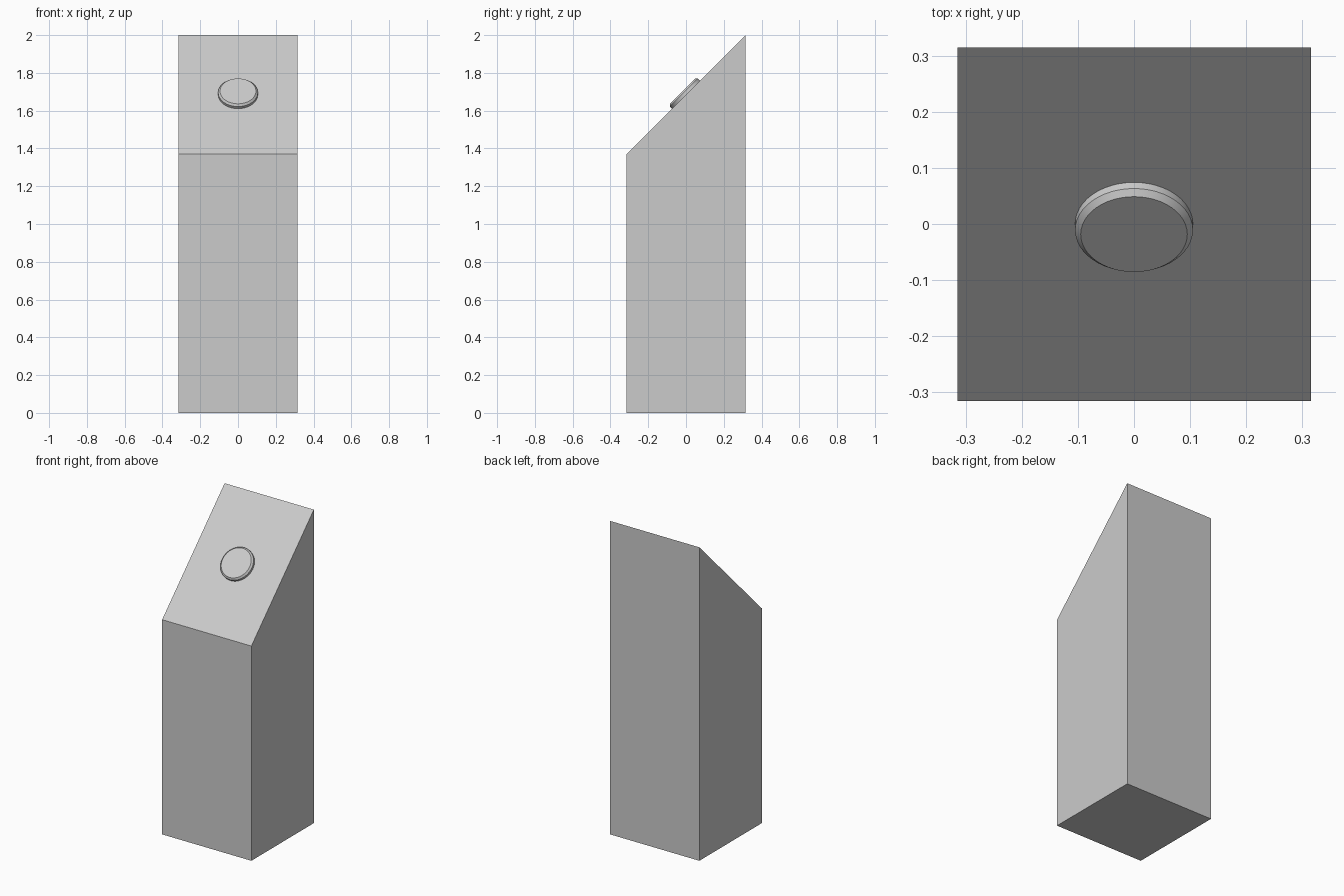
import bpy, bmesh, math
from mathutils import Matrix

if "Cube" in bpy.data.objects:
    bpy.data.objects.remove(bpy.data.objects["Cube"])

HALF = 0.315      # half width and depth of the post
FRONT_H = 1.37    # height of front edge
BACK_H = 2.0      # height of back edge


def make_object(name, bm):
    bmesh.ops.recalc_face_normals(bm, faces=bm.faces)
    mesh = bpy.data.meshes.new(name)
    bm.to_mesh(mesh)
    bm.free()
    obj = bpy.data.objects.new(name, mesh)
    bpy.context.collection.objects.link(obj)
    return obj


# Post: side profile (y, z) with sloped top, extruded across the width
bm = bmesh.new()
profile = [(-HALF, 0), (HALF, 0), (HALF, BACK_H), (-HALF, FRONT_H)]
side = bm.faces.new([bm.verts.new((-HALF, y, z)) for y, z in profile])
ext = bmesh.ops.extrude_face_region(bm, geom=[side])
new_verts = [g for g in ext["geom"] if isinstance(g, bmesh.types.BMVert)]
bmesh.ops.translate(bm, verts=new_verts, vec=(2 * HALF, 0, 0))
make_object("post_body", bm)

# Button: straight-sided disc with a chamfered rim, lying on the slope
SEGMENTS = 48
bm = bmesh.new()
rings = []
for radius, height in [(0.105, 0.0), (0.105, 0.0155), (0.095, 0.026)]:
    rings.append([bm.verts.new((radius * math.cos(a), radius * math.sin(a), height))
                  for a in (2 * math.pi * i / SEGMENTS for i in range(SEGMENTS))])
for low, high in zip(rings, rings[1:]):
    for i in range(SEGMENTS):
        j = (i + 1) % SEGMENTS
        bm.faces.new((low[i], low[j], high[j], high[i]))
bm.faces.new(rings[0][::-1])
bm.faces.new(rings[-1])
slope = math.atan2(BACK_H - FRONT_H, 2 * HALF)
bm.transform(Matrix.Translation((0, 0, (FRONT_H + BACK_H) / 2)) @ Matrix.Rotation(slope, 4, 'X'))
button = make_object("button", bm)

bpy.context.view_layer.objects.active = button
button.select_set(True)
bpy.ops.object.shade_smooth_by_angle(angle=math.radians(30))
